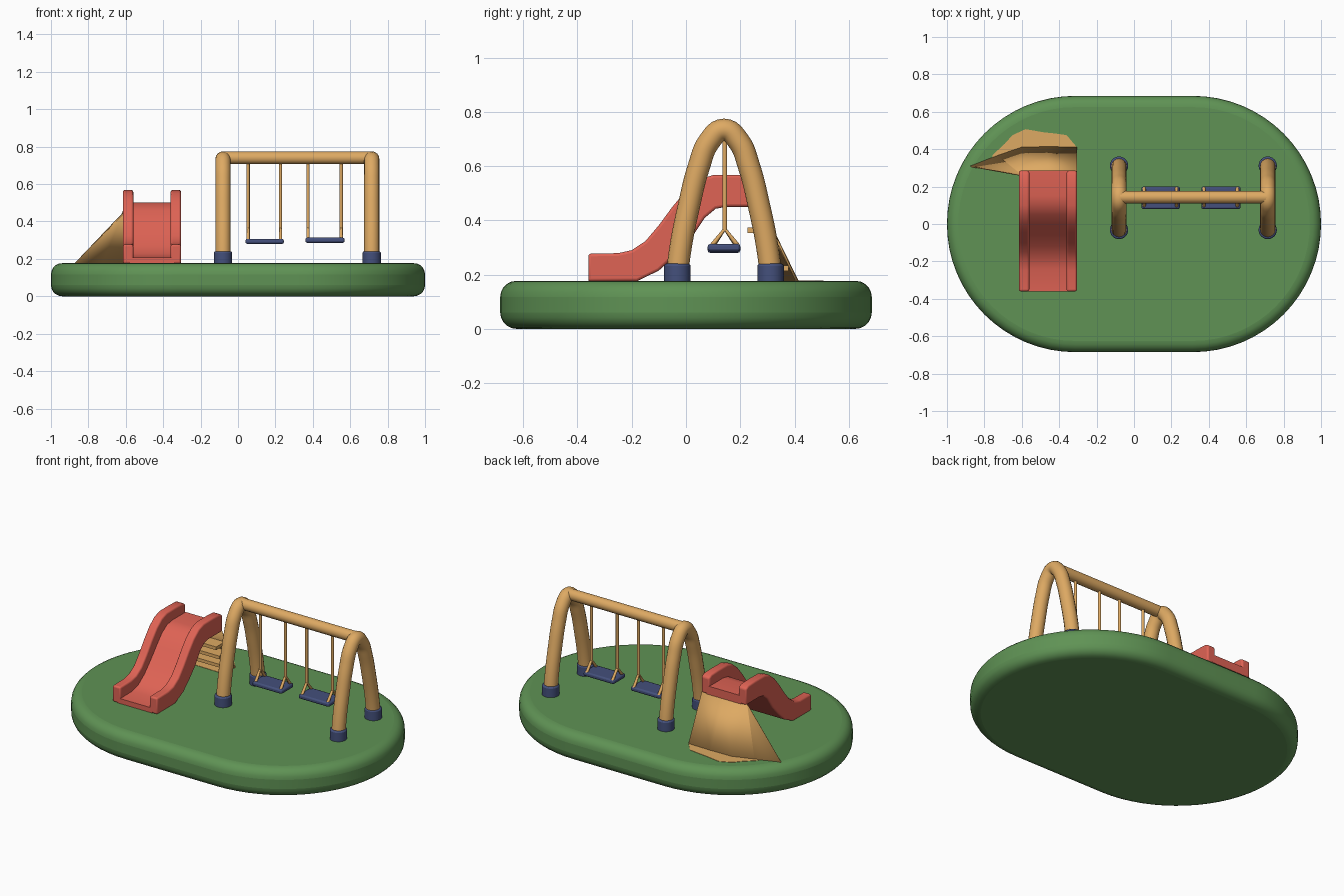
import bpy, bmesh, math

if "Cube" in bpy.data.objects:
    bpy.data.objects.remove(bpy.data.objects["Cube"])


def material(name, rgb):
    m = bpy.data.materials.new(name)
    m.diffuse_color = (*rgb, 1)
    m.use_nodes = True
    m.node_tree.nodes["Principled BSDF"].inputs["Base Color"].default_value = m.diffuse_color
    return m


GREEN = material("grass green", (0.115, 0.29, 0.09))
RED = material("slide red", (0.74, 0.125, 0.09))
TAN = material("wood tan", (0.73, 0.40, 0.125))
BLUE = material("dark blue", (0.058, 0.08, 0.20))


def finish(ob, mat, bevel=0, segments=3, angle=35):
    ob.data.materials.append(mat)
    bpy.ops.object.select_all(action='DESELECT')
    ob.select_set(True)
    bpy.context.view_layer.objects.active = ob
    if bevel:
        b = ob.modifiers.new("bevel", 'BEVEL')
        b.width, b.segments, b.limit_method = bevel, segments, 'ANGLE'
        b.angle_limit = math.radians(50)
    bpy.ops.object.shade_smooth_by_angle(angle=math.radians(angle))
    return ob


def mesh_object(name, verts, faces):
    me = bpy.data.meshes.new(name)
    me.from_pydata(verts, [], faces)
    bm = bmesh.new()
    bm.from_mesh(me)
    bmesh.ops.recalc_face_normals(bm, faces=bm.faces)
    bm.to_mesh(me)
    bm.free()
    ob = bpy.data.objects.new(name, me)
    bpy.context.collection.objects.link(ob)
    return ob


def prism(name, pts, to3d, lo, hi, mat, bevel=0, segments=3):
    """Extrude a closed 2D outline between lo and hi."""
    n = len(pts)
    verts = [to3d(p, lo) for p in pts] + [to3d(p, hi) for p in pts]
    faces = [list(range(n)), list(range(n, 2 * n))]
    faces += [(i, (i + 1) % n, n + (i + 1) % n, n + i) for i in range(n)]
    return finish(mesh_object(name, verts, faces), mat, bevel, segments)


def flat(p, z):
    return (p[0], p[1], z)


def side(p, x):
    return (x, p[0], p[1])


def box(name, lo, hi, mat, bevel=0):
    outline = [(lo[0], lo[1]), (hi[0], lo[1]), (hi[0], hi[1]), (lo[0], hi[1])]
    return prism(name, outline, flat, lo[2], hi[2], mat, bevel, 2)


def tube(name, points, radius, mat, smooth=False, res=4):
    """Round tube along a path, converted to a mesh."""
    cu = bpy.data.curves.new(name, 'CURVE')
    cu.dimensions = '3D'
    cu.bevel_depth, cu.bevel_resolution = radius, res
    cu.use_fill_caps = True
    cu.resolution_u = 6
    if smooth:
        sp = cu.splines.new('BEZIER')
        sp.bezier_points.add(len(points) - 1)
        for bp, p in zip(sp.bezier_points, points):
            bp.co = p
            bp.handle_left_type = bp.handle_right_type = 'AUTO'
    else:
        sp = cu.splines.new('POLY')
        sp.points.add(len(points) - 1)
        for q, p in zip(sp.points, points):
            q.co = (*p, 1)
    ob = bpy.data.objects.new(name, cu)
    bpy.context.collection.objects.link(ob)
    bpy.ops.object.select_all(action='DESELECT')
    ob.select_set(True)
    bpy.context.view_layer.objects.active = ob
    bpy.ops.object.convert(target='MESH')
    return finish(bpy.context.object, mat, angle=50)


# Rounded grass base
R, CX = 0.685, 0.315
outline = []
for cx, start in ((CX, -90), (-CX, 90)):
    for i in range(33):
        a = math.radians(start + 180 * i / 32)
        outline.append((cx + R * math.cos(a), R * math.sin(a)))
prism("grass_base", outline, flat, 0, 0.177, GREEN, 0.06, 5)

# Swing frame: two arches, cuffs and a top bar
YC = 0.14
half = [(0.178, 0.15), (0.160, 0.30), (0.130, 0.45), (0.092, 0.60), (0.055, 0.69)]
ARCH_X = (-0.08, 0.715)
for x in ARCH_X:
    path = [(x, YC - d, z) for d, z in half] + [(x, YC, 0.734)]
    path += [(x, YC + d, z) for d, z in reversed(half)]
    tube("swing_arch", path, 0.041, TAN, smooth=True, res=6)
    for s in (-1, 1):
        bpy.ops.mesh.primitive_cylinder_add(vertices=24, radius=0.049, depth=0.09,
                                            location=(x, YC + s * 0.172, 0.195))
        bpy.context.object.name = "foot_cuff"
        finish(bpy.context.object, BLUE, 0.008, 2)
tube("swing_top_bar", [(ARCH_X[0], YC + 0.003, 0.74), (ARCH_X[1], YC + 0.003, 0.74)],
     0.034, TAN, res=6)

# Swings: seat with forked hangers
for x0, x1, z in ((0.04, 0.245, 0.28), (0.36, 0.57, 0.286)):
    box("swing_seat", (x0, 0.08, z), (x1, 0.20, z + 0.027), BLUE, 0.009)
    for x in (x0 + 0.014, x1 - 0.018):
        tube("swing_hanger", [(x, YC + 0.003, 0.36), (x, YC + 0.003, 0.73)], 0.009, TAN)
        tube("hanger_fork", [(x, 0.095, z + 0.02), (x, YC + 0.003, 0.368),
                             (x, 0.191, z + 0.02)], 0.009, TAN)

# Slide: curved bed between two taller side rails
under = [(-0.36, 0.175), (-0.18, 0.176), (-0.10, 0.215), (-0.04, 0.27), (0.02, 0.335),
         (0.07, 0.41), (0.11, 0.443), (0.15, 0.45), (0.285, 0.45)]
bed = [(-0.36, 0.208), (-0.24, 0.21), (-0.18, 0.228), (-0.12, 0.272), (-0.06, 0.335),
       (0.0, 0.405), (0.05, 0.46), (0.10, 0.493), (0.15, 0.502), (0.285, 0.502)]
rail = [(-0.36, 0.277), (-0.25, 0.279), (-0.20, 0.29), (-0.15, 0.323), (-0.10, 0.382),
        (-0.05, 0.45), (0.0, 0.51), (0.05, 0.55), (0.10, 0.567), (0.19, 0.568),
        (0.26, 0.565), (0.285, 0.552)]
prism("slide_bed", under + bed[::-1], side, -0.58, -0.34, RED)
for x in (-0.615, -0.36):
    prism("slide_rail", under + rail[::-1], side, x, x + 0.055, RED, 0.01, 3)

# Sloping back sheet of the slide, flaring out to the left
top = [(-0.305, 0.275, 0.455), (-0.46, 0.275, 0.455), (-0.615, 0.275, 0.455),
       (-0.615, 0.27, 0.445), (-0.615, 0.262, 0.44)]
low = [(-0.305, 0.41, 0.172), (-0.46, 0.413, 0.172), (-0.60, 0.41, 0.172),
       (-0.73, 0.365, 0.172), (-0.875, 0.308, 0.172)]
sheet = mesh_object("slide_back_sheet", top + low,
                    [(i, i + 1, i + 6, i + 5) for i in range(4)])
so = sheet.modifiers.new("thickness", 'SOLIDIFY')
so.thickness, so.offset = 0.008, 0
finish(sheet, TAN)

# Thin apron where the sheet runs out on the grass
apron = [(-0.305, 0.30), (-0.305, 0.41), (-0.36, 0.475), (-0.43, 0.485), (-0.48, 0.49),
         (-0.58, 0.507), (-0.65, 0.475), (-0.69, 0.43), (-0.755, 0.37), (-0.77, 0.31)]
prism("back_apron", apron, flat, 0.173, 0.179, TAN)

# Ladder treads under the sheet
for z in (0.225, 0.295, 0.365):
    y = 0.275 + (0.455 - z) * 0.47
    box("ladder_tread", (-0.60, y - 0.09, z - 0.012), (-0.31, y - 0.005, z + 0.008), TAN)
